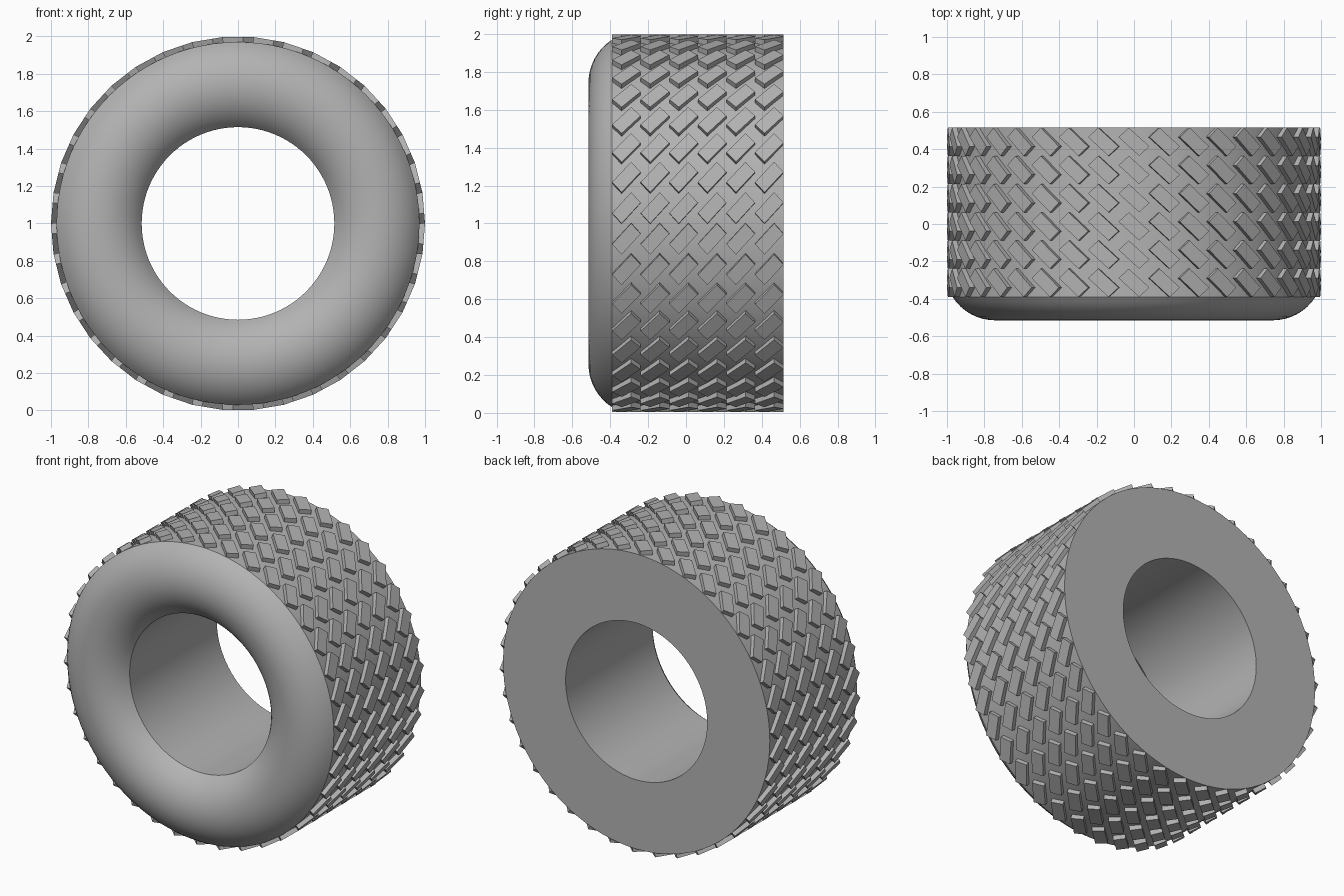
import bpy
import bmesh
import math
from mathutils import Vector

cube = bpy.data.objects.get("Cube")
if cube:
    bpy.data.objects.remove(cube, do_unlink=True)

HOLE_R, BODY_R, TREAD_R = 0.515, 0.97, 1.0
FRONT, SHOULDER, BACK = -0.515, -0.39, 0.515
COLUMNS, ROWS = 6, 38
AXLE = Vector((0, 0, 1))

rubber = bpy.data.materials.new("grey_rubber")
rubber.use_nodes = True
grey = (0.45, 0.45, 0.45, 1)
rubber.diffuse_color = grey
rubber.node_tree.nodes["Principled BSDF"].inputs["Base Color"].default_value = grey


def make_object(name, bm):
    bmesh.ops.recalc_face_normals(bm, faces=bm.faces)
    mesh = bpy.data.meshes.new(name)
    bm.to_mesh(mesh)
    bm.free()
    mesh.materials.append(rubber)
    obj = bpy.data.objects.new(name, mesh)
    bpy.context.collection.objects.link(obj)
    return obj


# Tyre body: a closed profile with a bulging front sidewall, spun round the axle
half = (BODY_R - HOLE_R) / 2
bulge = SHOULDER - FRONT
arc_r = (half ** 2 + bulge ** 2) / (2 * bulge)
sweep = math.asin(half / arc_r)
steps = 16
profile = [(HOLE_R, BACK)]
for i in range(steps + 1):
    a = sweep * (2 * i / steps - 1)
    profile.append((HOLE_R + half + arc_r * math.sin(a),
                    FRONT + arc_r * (1 - math.cos(a))))
profile.append((BODY_R, BACK))

bm = bmesh.new()
verts = [bm.verts.new((r, y, AXLE.z)) for r, y in profile]
edges = [bm.edges.new((v, verts[(i + 1) % len(verts)])) for i, v in enumerate(verts)]
bmesh.ops.spin(bm, geom=verts + edges, cent=AXLE, axis=(0, 1, 0),
               angle=math.tau, steps=96, use_merge=True)
bmesh.ops.remove_doubles(bm, verts=bm.verts, dist=0.0001)
body = make_object("tyre_body", bm)
bpy.ops.object.select_all(action="DESELECT")
body.select_set(True)
bpy.context.view_layer.objects.active = body
bpy.ops.object.shade_smooth_by_angle(angle=math.radians(25))

# Tread: slanted two-to-one blocks, corner to corner in rows and columns
width = (BACK - SHOULDER) / COLUMNS
pitch = math.tau / ROWS
top = math.sqrt(TREAD_R ** 2 - (pitch / 2) ** 2)
footprint = [(1 / 6, 0), (1 / 2, 1 / 3), (-1 / 6, 1), (-1 / 2, 2 / 3)]

bm = bmesh.new()
for row in range(ROWS):
    t = row * pitch
    radial = Vector((math.sin(t), 0, math.cos(t)))
    tangent = Vector((math.cos(t), 0, -math.sin(t)))
    for col in range(COLUMNS):
        rings = []
        for height in (BODY_R - 0.02, top):
            rings.append([bm.verts.new(AXLE + radial * height + tangent * (s * pitch)
                          + Vector((0, SHOULDER + (col + v) * width, 0)))
                          for s, v in footprint])
        low, high = rings
        bm.faces.new(low[::-1])
        bm.faces.new(high)
        for i in range(4):
            j = (i + 1) % 4
            bm.faces.new((low[i], low[j], high[j], high[i]))
make_object("tread_blocks", bm)
